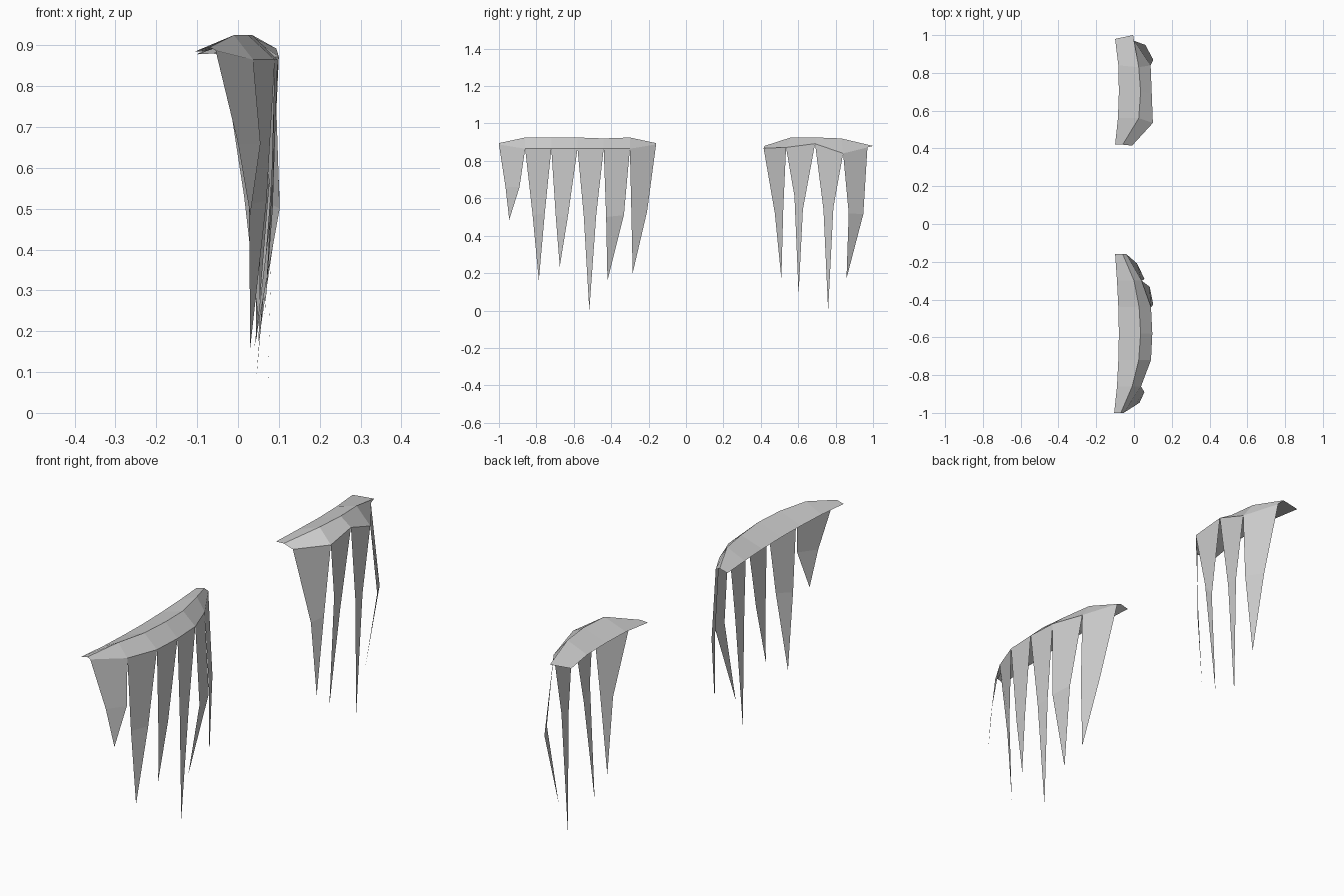
import bpy, bmesh


def make_mesh(name, verts, faces):
    mesh = bpy.data.meshes.new(name)
    mesh.from_pydata(verts, [], faces)
    bm = bmesh.new()
    bm.from_mesh(mesh)
    bmesh.ops.recalc_face_normals(bm, faces=bm.faces)
    bm.to_mesh(mesh)
    bm.free()
    obj = bpy.data.objects.new(name, mesh)
    bpy.context.collection.objects.link(obj)
    return obj


def snow_cap(name, rows):
    """Loft a strip through the back edge, ridge and front lip."""
    n = len(rows[0])
    verts = [p for row in rows for p in row]
    faces = [(r * n + i, r * n + i + 1, (r + 1) * n + i + 1, (r + 1) * n + i)
             for r in range(len(rows) - 1) for i in range(n - 1)]
    make_mesh(name, verts, faces)


def icicles(name, lip, spikes):
    """Hang one folded, pointed sheet from every segment of the lip."""
    verts, faces = [], []
    for i, (left, right, tip) in enumerate(spikes):
        b = len(verts)
        verts += [lip[i], lip[i + 1], right, left, tip]
        faces += [(b, b + 1, b + 2, b + 3), (b + 3, b + 2, b + 4)]
    make_mesh(name, verts, faces)


# Long cluster: seven evenly spaced stations
ys = [-1 + 0.14 * i for i in range(7)]
back_x = [-0.105, -0.09, -0.083, -0.08, -0.083, -0.09, -0.10]
ridge_x = [-0.07, -0.01, 0.025, 0.035, 0.027, 0.0, -0.06]
ridge_z = [0.895, 0.925, 0.925, 0.925, 0.92, 0.925, 0.895]
lip_x = [-0.055, 0.037, 0.09, 0.097, 0.09, 0.04, -0.04]
lip_z = [0.888] + [0.865] * 5 + [0.888]
lip = list(zip(lip_x, ys, lip_z))
snow_cap("long_snow_cap", [[(x, y, 0.885) for x, y in zip(back_x, ys)],
                           list(zip(ridge_x, ys, ridge_z)), lip])
icicles("long_icicles", lip, [
    ((0.0, -0.965, 0.66), (0.055, -0.89, 0.66), (0.03, -0.945, 0.485)),
    ((0.027, -0.82, 0.51), (0.07, -0.755, 0.52), (0.03, -0.787, 0.16)),
    ((0.08, -0.696, 0.5), (0.085, -0.632, 0.5), (0.065, -0.675, 0.235)),
    ((0.085, -0.547, 0.51), (0.085, -0.48, 0.51), (0.072, -0.517, 0.0)),
    ((0.102, -0.427, 0.5), (0.083, -0.332, 0.51), (0.04, -0.42, 0.16)),
    ((0.055, -0.292, 0.52), (0.015, -0.208, 0.53), (0.053, -0.285, 0.2)),
])

# Short cluster: five stations
lip = [(-0.01, 0.415, 0.868), (0.1, 0.535, 0.872), (0.094, 0.69, 0.892),
       (0.088, 0.84, 0.84), (0.0, 0.97, 0.872)]
ridge = [(-0.06, 0.42, 0.88), (0.025, 0.56, 0.925), (0.035, 0.7, 0.925),
         (0.025, 0.83, 0.92), (-0.005, 1.0, 0.88)]
back = [(-0.1, 0.42, 0.878), (-0.085, 0.56, 0.885), (-0.08, 0.7, 0.885),
        (-0.083, 0.84, 0.885), (-0.1, 0.98, 0.88)]
snow_cap("short_snow_cap", [back, ridge, lip])
icicles("short_icicles", lip, [
    ((0.04, 0.475, 0.52), (0.075, 0.52, 0.54), (0.045, 0.51, 0.17)),
    ((0.085, 0.58, 0.61), (0.085, 0.625, 0.54), (0.045, 0.602, 0.085)),
    ((0.085, 0.735, 0.54), (0.085, 0.788, 0.55), (0.072, 0.76, 0.0)),
    ((0.102, 0.87, 0.52), (0.06, 0.948, 0.515), (0.05, 0.858, 0.17)),
])
